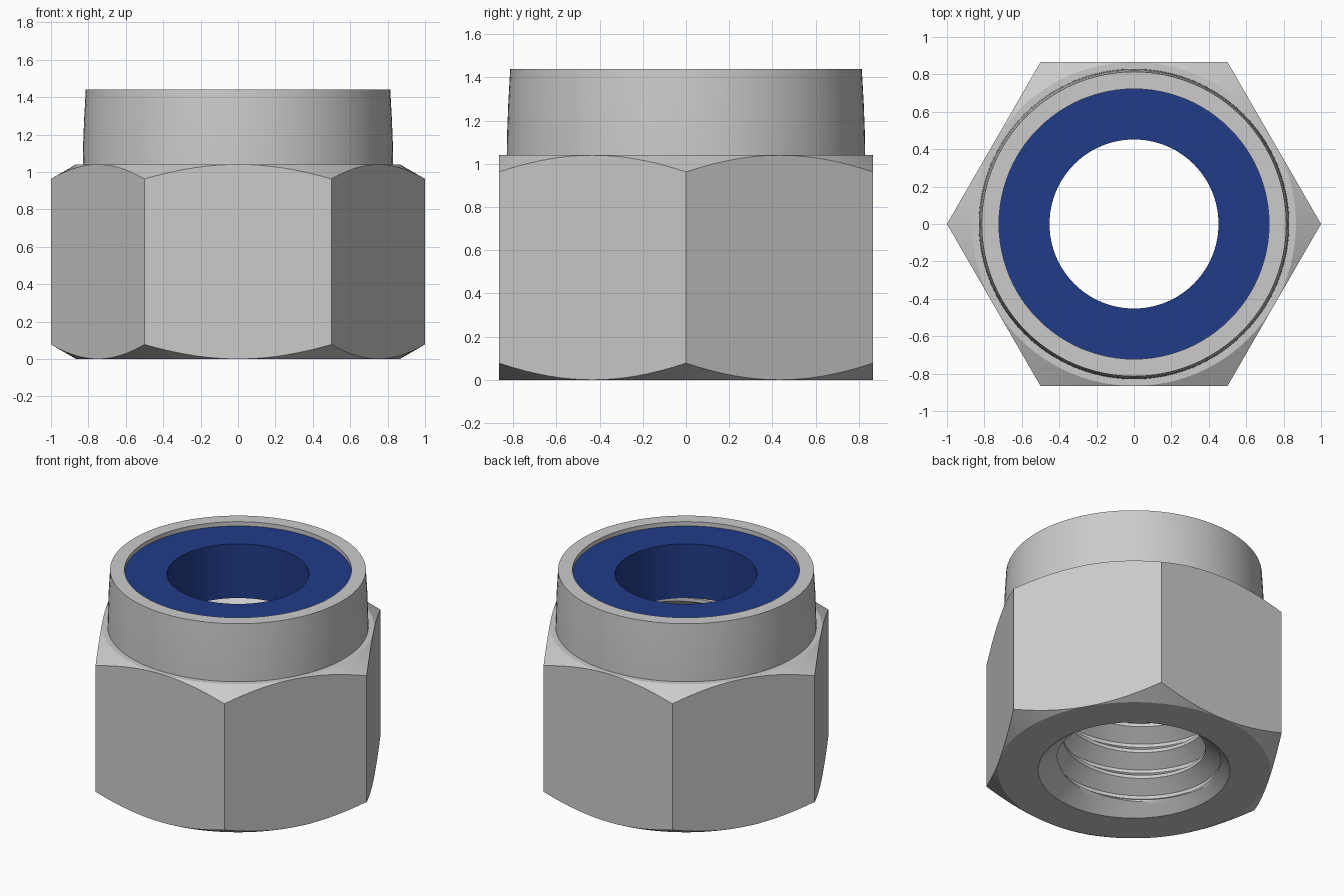
import bpy, bmesh
from math import pi, cos, sin, tan

if "Cube" in bpy.data.objects:
    bpy.data.objects.remove(bpy.data.objects["Cube"])

SEGS = 96
APOTHEM, HEX_TOP = 0.866, 1.04
PITCH, STEPS = 0.19, 16
BORE_TOP = 1.03
MINOR, MAJOR = 0.456, 0.555


def sweep(name, profile, closed=False):
    """Sweep profile(theta) -> [(r, z), ...] once around z and weld the seam."""
    bm = bmesh.new()
    cols = []
    for i in range(SEGS + 1):
        a = 2 * pi * i / SEGS
        col = [bm.verts.new((r * cos(a), r * sin(a), z)) for r, z in profile(a)]
        cols.append(col + col[:1] if closed else col)
    for c, d in zip(cols, cols[1:]):
        for k in range(len(c) - 1):
            bm.faces.new((c[k], d[k], d[k + 1], c[k + 1]))
    bmesh.ops.remove_doubles(bm, verts=bm.verts, dist=0.0001)
    bmesh.ops.recalc_face_normals(bm, faces=bm.faces)
    me = bpy.data.meshes.new(name)
    bm.to_mesh(me)
    bm.free()
    ob = bpy.data.objects.new(name, me)
    bpy.context.collection.objects.link(ob)
    bpy.ops.object.select_all(action='DESELECT')
    ob.select_set(True)
    bpy.context.view_layer.objects.active = ob
    bpy.ops.object.shade_smooth_by_angle(angle=0.4)
    return ob


def bore_radius(a, z):
    """V thread with flat crest and root, widened by the entry countersink."""
    t = abs(((z / PITCH - a / (2 * pi)) % 1) - 0.5) * 2
    f = min(max((t - 0.125) / 0.75, 0), 1)
    return max(MINOR + (MAJOR - MINOR) * f, 0.61 - 1.2 * z)


def nut_profile(a):
    # hex outline with 30 degree corner chamfers, then the crimped collar
    h = APOTHEM / cos((a % (pi / 3)) - pi / 6)
    drop = (h - APOTHEM) * tan(pi / 6)
    pts = [(0.61, 0), (APOTHEM, 0), (h, drop), (h, HEX_TOP - drop),
           (APOTHEM, HEX_TOP), (0.83, HEX_TOP), (0.828, 1.15), (0.823, 1.28),
           (0.814, 1.44), (0.722, 1.44), (0.722, BORE_TOP)]
    # helical thread rows, clamped to the bore ends
    n = int(BORE_TOP / PITCH + 2) * STEPS
    for k in range(n, -STEPS - 1, -1):
        z = PITCH * (k / STEPS + a / (2 * pi))
        z = min(max(z, 0), BORE_TOP)
        pts.append((bore_radius(a, z), z))
    return pts


# steel nut body with collar and threaded bore
sweep("nut_body", nut_profile)

# blue locking insert
ring = sweep("locking_insert", lambda a: [(0.452, BORE_TOP), (0.722, BORE_TOP),
                                          (0.722, 1.41), (0.452, 1.41)], True)
blue = bpy.data.materials.new("blue_plastic")
blue.diffuse_color = (0.015, 0.045, 0.25, 1)
blue.use_nodes = True
blue.node_tree.nodes["Principled BSDF"].inputs["Base Color"].default_value = blue.diffuse_color
ring.data.materials.append(blue)
